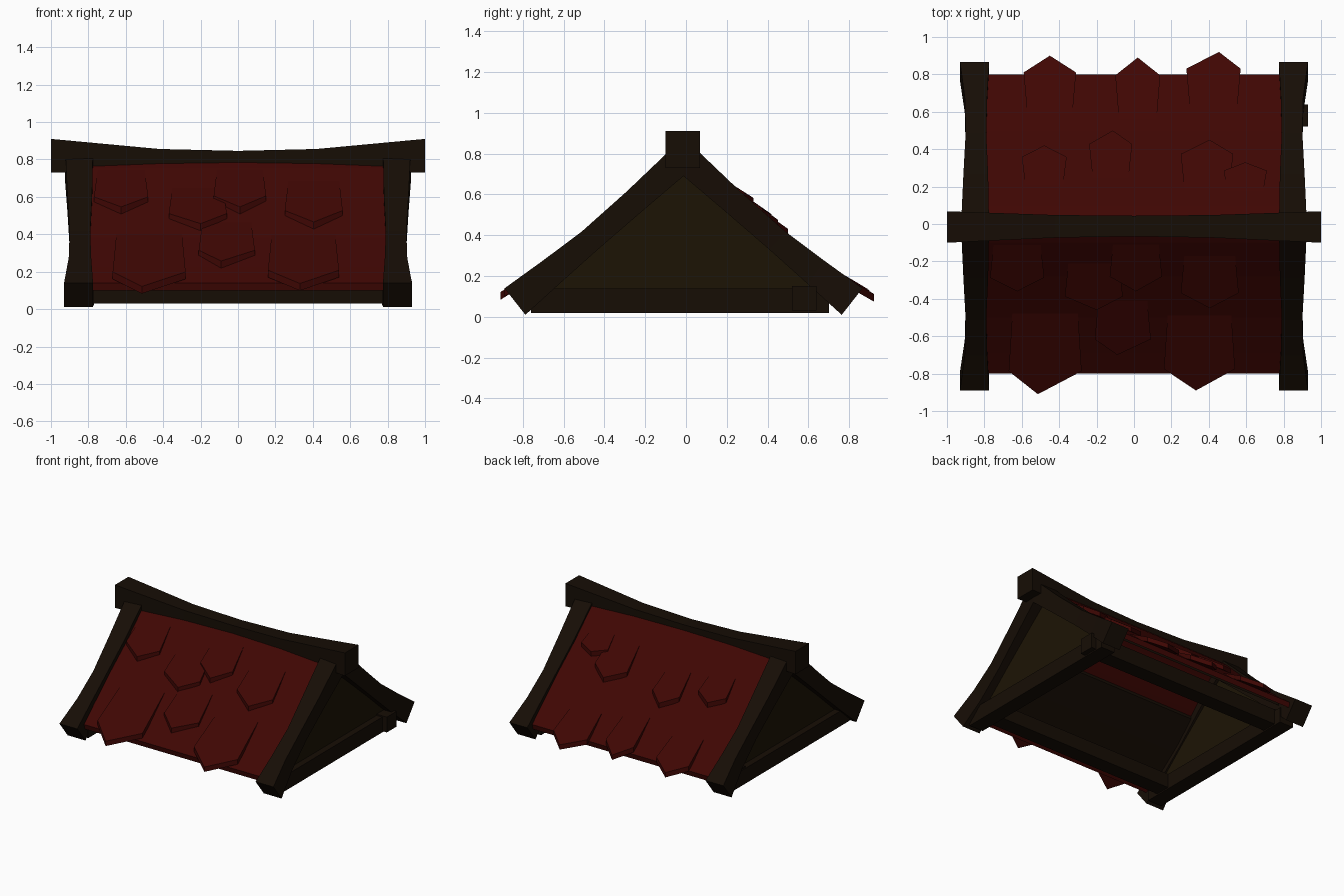
import bpy
import bmesh
from mathutils import Vector

if "Cube" in bpy.data.objects:
    bpy.data.objects.remove(bpy.data.objects["Cube"])


def material(name, rgb):
    m = bpy.data.materials.new(name)
    m.diffuse_color = (*rgb, 1)
    m.use_nodes = True
    m.node_tree.nodes["Principled BSDF"].inputs["Base Color"].default_value = m.diffuse_color
    return m


WOOD = material("dark_wood", (0.008, 0.004, 0.0015))
PANEL = material("gable_wood", (0.012, 0.007, 0.0015))
RED = material("red_roof", (0.050, 0.002, 0.001))


def loft(name, rings, mat):
    """Skin equal-sized rings of points and cap both ends."""
    n = len(rings[0])
    verts = [p for r in rings for p in r]
    faces = [(i * n + j, i * n + (j + 1) % n, (i + 1) * n + (j + 1) % n, (i + 1) * n + j)
             for i in range(len(rings) - 1) for j in range(n)]
    faces += [tuple(range(n)), tuple(range(len(verts) - n, len(verts)))]
    me = bpy.data.meshes.new(name)
    me.from_pydata(verts, [], faces)
    bm = bmesh.new()
    bm.from_mesh(me)
    bmesh.ops.recalc_face_normals(bm, faces=bm.faces)
    bm.to_mesh(me)
    bm.free()
    me.materials.append(mat)
    ob = bpy.data.objects.new(name, me)
    bpy.context.collection.objects.link(ob)
    return ob


def rect_x(x, y0, y1, z0, z1):
    return [(x, y0, z0), (x, y1, z0), (x, y1, z1), (x, y0, z1)]


def beam_x(name, x0, x1, y0, y1, z0, z1):
    return loft(name, [rect_x(x, y0, y1, z0, z1) for x in (x0, x1)], WOOD)


# slope profile: distance from ridge, roof surface height
SLOPE = [(0.0, 0.84), (0.10, 0.755), (0.28, 0.58), (0.50, 0.383), (0.69, 0.227), (0.80, 0.14)]


def roof_z(d):
    for (a, za), (b, zb) in zip(SLOPE, SLOPE[1:]):
        if d <= b or b == SLOPE[-1][0]:
            return za + (zb - za) * (d - a) / (b - a)


# sagging ridge beam
loft("ridge_beam", [rect_x(x, y0, y1, z0, z1) for x, y0, y1, z0, z1 in [
    (-1.0, -0.1, 0.068, 0.73, 0.91), (-0.42, -0.073, 0.048, 0.74, 0.856),
    (0, -0.066, 0.044, 0.735, 0.846), (0.42, -0.073, 0.048, 0.74, 0.856),
    (1.0, -0.1, 0.068, 0.73, 0.91)]], WOOD)

# curved barge rafters: outer y,z, inner y,z, inside and outside x
RAFTER = [(0, 0.88, 0, 0.69, 0.775, 0.925), (0.28, 0.613, 0.20, 0.52, 0.78, 0.912),
          (0.50, 0.417, 0.42, 0.33, 0.79, 0.90), (0.69, 0.275, 0.61, 0.16, 0.785, 0.905),
          (0.877, 0.14, 0.775, 0.01, 0.775, 0.93)]
for sx, end in ((-1, "left"), (1, "right")):
    for sy, side in ((-1, "front"), (1, "back")):
        loft(f"rafter_{side}_{end}",
             [[(sx * xi, sy * yo - 0.012, zo), (sx * xo, sy * yo - 0.012, zo),
               (sx * xo, sy * yi - 0.012, zi), (sx * xi, sy * yi - 0.012, zi)]
              for yo, zo, yi, zi, xi, xo in RAFTER], WOOD)
    # gable panel and tie beam
    gable = [(-0.72, 0.08), (0.70, 0.08), (-0.012, 0.72)]
    loft(f"gable_panel_{end}", [[(sx * x, y, z) for y, z in gable] for x in (0.80, 0.84)], PANEL)
    beam_x(f"tie_beam_{end}", sx * 0.77, sx * 0.89, -0.76, 0.70, 0.02, 0.14)

# long eave beams
beam_x("front_eave_beam", -0.88, 0.88, -0.66, -0.54, 0.03, 0.14)
beam_x("back_eave_beam", -0.88, 0.93, 0.52, 0.64, 0.03, 0.15)

# roof slopes with lower inside lining
for sy, side in ((-1, "front"), (1, "back")):
    loft(f"roof_{side}", [[(-0.8, sy * d, z), (0.8, sy * d, z),
                           (0.8, sy * (d - 0.01), z - 0.04),
                           (-0.8, sy * (d - 0.01), z - 0.04)] for d, z in SLOPE], RED)
    loft(f"lining_{side}", [[(x, sy * d, roof_z(d) - h)
                             for x, h in ((-0.8, 0.035), (0.8, 0.035), (0.8, 0.07), (-0.8, 0.07))]
                            for d in (0.30, 0.50, 0.67)], WOOD)


def shingle(name, x0, x1, d0, d1, tip, sy):
    """Pointed slab: top edge sunk in the roof, pointed lower edge raised."""
    dm = d1 - 0.28 * (d1 - d0)
    lift = 0.07 if d1 > 0.8 else 0.05 if sy > 0 else 0.04
    outline = [(x0 + 0.02, d0), (x1 - 0.02, d0), (x1, dm), (x0 + tip * (x1 - x0), d1), (x0, dm)]

    def layer(drop):
        return [Vector((x, sy * d, roof_z(d) + lift * (d - d0) / (d1 - d0) - drop))
                for x, d in outline]
    loft(name, [layer(0.002), layer(0.04)], RED)


# x0, x1, upper and lower distance from ridge, tip position
FRONT = [(-0.77, -0.48, 0.10, 0.36, 0.5), (-0.37, -0.06, 0.20, 0.46, 0.55),
         (-0.13, 0.15, 0.08, 0.36, 0.5), (0.25, 0.56, 0.16, 0.45, 0.5),
         (-0.21, 0.09, 0.40, 0.70, 0.4), (-0.67, -0.28, 0.47, 0.91, 0.4),
         (0.16, 0.54, 0.48, 0.89, 0.45)]
BACK = [(-0.59, -0.31, 0.58, 0.90, 0.5), (-0.10, 0.14, 0.55, 0.89, 0.5),
        (0.28, 0.57, 0.60, 0.92, 0.6), (-0.60, -0.36, 0.20, 0.42, 0.5),
        (-0.24, -0.01, 0.24, 0.50, 0.55), (0.25, 0.53, 0.18, 0.45, 0.55),
        (0.48, 0.71, 0.17, 0.33, 0.5)]
for rows, sy, side in ((FRONT, -1, "front"), (BACK, 1, "back")):
    for i, s in enumerate(rows):
        shingle(f"shingle_{side}_{i + 1}", *s, sy)
